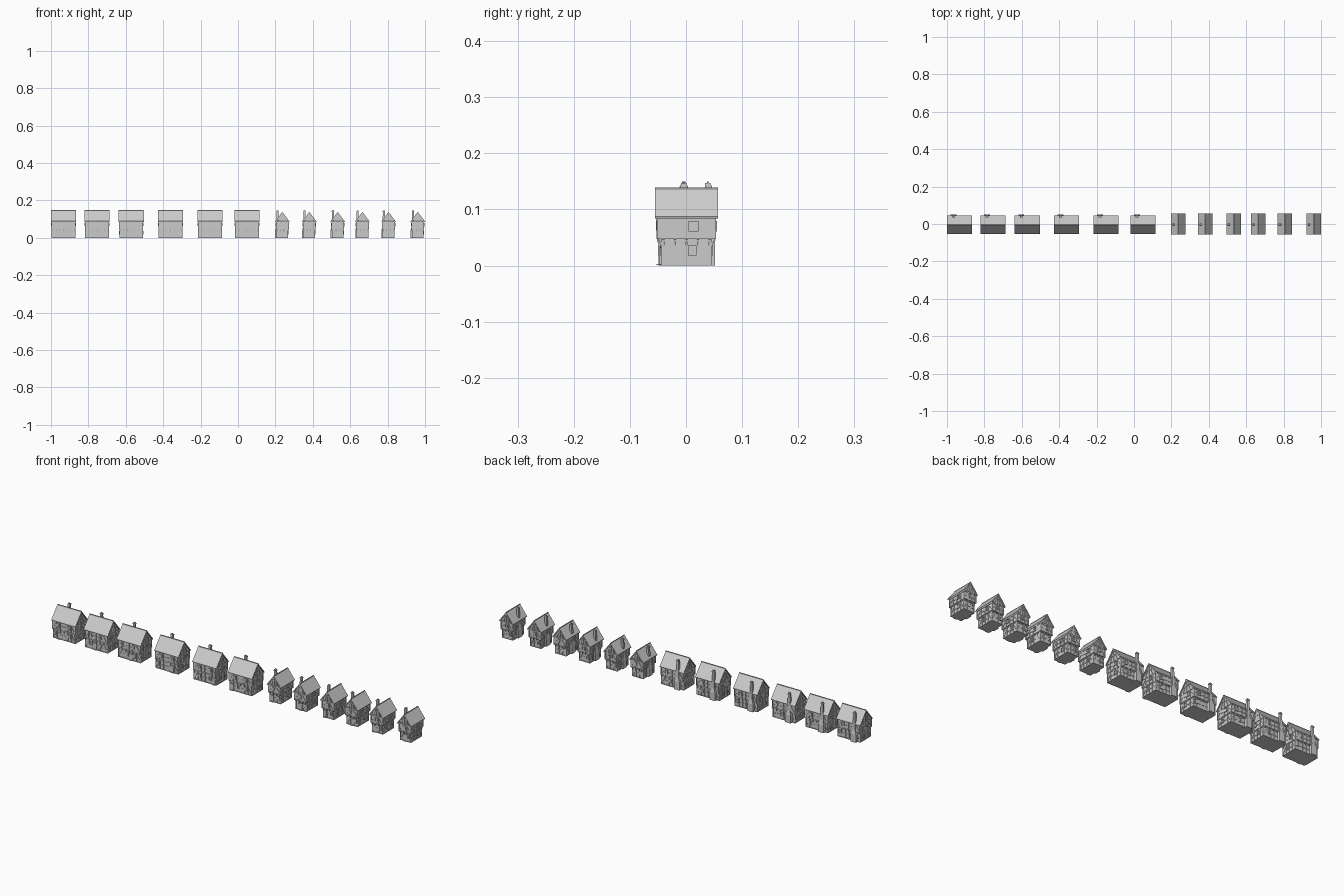
import bpy, bmesh, random
from mathutils import Vector, Matrix

if "Cube" in bpy.data.objects:
    bpy.data.objects.remove(bpy.data.objects["Cube"])

random.seed(4)
T = 0.0036  # timber width


class Part:
    """Collects simple solids into one named mesh object."""
    def __init__(self, name, x):
        self.name, self.x, self.bm = name, x, bmesh.new()

    def box(self, x0, x1, y0, y1, z0, z1):
        m = Matrix.Translation(((x0+x1)/2, (y0+y1)/2, (z0+z1)/2)) @ \
            Matrix.Diagonal((x1-x0, y1-y0, z1-z0, 1))
        bmesh.ops.create_cube(self.bm, size=1, matrix=m)

    def bar(self, a, b, n, w=T, d=T):
        # square beam from a to b lying on a surface with normal n
        a, b, n = Vector(a), Vector(b), Vector(n)
        t = (b-a).normalized()
        s = t.cross(n)
        rot = Matrix((t, s, n)).transposed().to_4x4()
        m = Matrix.Translation((a+b)/2) @ rot @ Matrix.Diagonal(((b-a).length, w, d, 1))
        bmesh.ops.create_cube(self.bm, size=1, matrix=m)

    def loft(self, rings):
        vs = [[self.bm.verts.new(p) for p in r] for r in rings]
        n = len(vs[0])
        for a, b in zip(vs, vs[1:]):
            for i in range(n):
                self.bm.faces.new((a[i], a[(i+1) % n], b[(i+1) % n], b[i]))
        self.bm.faces.new(vs[0][::-1])
        self.bm.faces.new(vs[-1])

    def finish(self):
        bmesh.ops.recalc_face_normals(self.bm, faces=self.bm.faces)
        me = bpy.data.meshes.new(self.name)
        self.bm.to_mesh(me)
        self.bm.free()
        ob = bpy.data.objects.new(self.name, me)
        ob.location.x = self.x
        bpy.context.collection.objects.link(ob)


def house(tag, cx, wide, k):
    if wide:
        lo, up, yc = (.061, .042), (.062, .046), -.004
        rl, rw, eave, ridge = .067, .050, .089, .149
    else:
        lo, up, yc = (.029, .043), (.032, .050), .001
        rl, rw, eave, ridge = .056, .039, .087, .1385
    floor = .047
    walls = Part(f"{tag}_walls", cx)
    frame = Part(f"{tag}_timbers", cx)
    roof = Part(f"{tag}_roof", cx)
    wins = Part(f"{tag}_windows", cx)
    door = Part(f"{tag}_door", cx)

    # l runs along the ridge, w across it
    def P(l, w, z):
        return (l, w+yc, z) if wide else (w, l+yc, z)

    # Two storeys, the upper one jettied
    walls.box(-lo[0], lo[0], yc-lo[1], yc+lo[1], 0, floor)
    walls.box(-up[0], up[0], yc-up[1], yc+up[1], floor, eave+.004)
    gl, gw = (up[0], up[1]) if wide else (up[1], up[0])
    slope = (ridge-eave)/rw
    top = ridge-.004
    base = top-slope*gw
    walls.loft([[P(l, -gw, base), P(l, gw, base), P(l, 0, top)] for l in (-gl, gl)])

    # Roof: one folded slab
    th = .005
    prof = [(-rw, eave), (0, ridge), (rw, eave), (rw-.001, eave-th+.002), (0, ridge-th), (-rw+.001, eave-th+.002)]
    roof.loft([[P(l, w, z) for w, z in prof] for l in (-rl, rl)])
    roof.bar(P(-rl, 0, ridge-.0008), P(rl, 0, ridge-.0008), (0, 0, 1), .003, .003)

    # Bargeboards, collar beams and king posts in the gables
    for s in (-1, 1):
        n = Vector((s, 0, 0)) if wide else Vector((0, s, 0))
        l = s*(gl+.0008)
        for q in (-1, 1):
            frame.bar(P(l, q*gw, base), P(l, 0, top-.001), n)
            frame.bar(P(s*(rl-.001), q*(rw-.002), eave-.002), P(s*(rl-.001), 0, ridge-.004), n, .004, .0025)
            frame.bar(P(l, q*gw*.5, eave), P(l, q*gw*.22, top-slope*gw*.45), n)
        frame.bar(P(l, 0, eave), P(l, 0, top-.002), n)
        frame.bar(P(l, -gw*.5, top-slope*gw*.5), P(l, gw*.5, top-slope*gw*.5), n)

    # Timber frame on the four sides
    for si, (nx, ny) in enumerate(((0, -1), (1, 0), (0, 1), (-1, 0))):
        n = Vector((nx, ny, 0))
        u = Vector((-ny, nx, 0))
        iu, io = (0, 1) if ny else (1, 0)

        def wall(a, z, dims, out=.0006):
            return u*a + n*(dims[io]+out) + Vector((0, yc, z))

        def panel(a, z, w, h, dims):
            # framed window with glazing bars
            wins.bar(wall(a, z-h/2, dims), wall(a, z+h/2, dims), n, w, .003)
            for q in (-1, 1):
                frame.bar(wall(a+q*w/2, z-h/2, dims), wall(a+q*w/2, z+h/2, dims), n, .002, .0065)
                frame.bar(wall(a-w/2-.001, z+q*h/2, dims), wall(a+w/2+.001, z+q*h/2, dims), n, .002, .0065)
            frame.bar(wall(a, z-h/2, dims), wall(a, z+h/2, dims), n, .001, .005)
            frame.bar(wall(a-w/2, z, dims), wall(a+w/2, z, dims), n, .001, .005)

        long = lo[iu] > .035
        bays = 6 if lo[iu] > .055 else 4 if long else 3
        for dims, z0, z1 in ((lo, 0, floor), (up, floor, eave)):
            h = dims[iu]-.001
            step = 2*h/bays
            for z in (z0+.002, z1-.002):
                frame.bar(wall(-h-.002, z, dims), wall(h+.002, z, dims), n)
            # door at the front, varied windows elsewhere
            doorbay = (k+1) % bays if wide else k % 2
            has_door = si == 0 and dims is lo
            if bays == 6:
                open_ = {1, 4} if dims is up else {k % 3, 4}
            elif bays == 4:
                open_ = {random.choice((1, 2))}
            else:
                open_ = {1} if dims is up else {2}
            if has_door:
                open_.discard(doorbay)
            for i in range(bays+1):
                frame.bar(wall(-h+i*step, z0, dims), wall(-h+i*step, z1, dims), n)
            for i in range(bays):
                a = -h+(i+.5)*step
                if has_door and i == doorbay:
                    door.bar(wall(a, 0, dims), wall(a, .032, dims), n, step*.75, .004)
                    frame.bar(wall(a-step/2, .033, dims), wall(a+step/2, .033, dims), n, T, .007)
                    door.bar(wall(a, .0005, dims, .003), wall(a, .003, dims, .003), n, step*.9, .007)
                elif i in open_:
                    panel(a, (z0+z1)/2+.003, step*.62, .016, dims)
                elif i in (0, bays-1):
                    q = -1 if i == 0 else 1
                    frame.bar(wall(a+q*step/2, z0+.004, dims, .0003), wall(a-q*step/2, z1-.006, dims, .0003), n, .003, .003)
                else:
                    frame.bar(wall(a-step/2, (z0+z1)/2, dims, .0003), wall(a+step/2, (z0+z1)/2, dims, .0003), n, .003, .003)
        # Curved-looking brackets under the jetty
        h = lo[iu]-.002
        for i in range(bays+1):
            a = -h+i*2*h/bays
            p, q = wall(a, .034, lo), wall(a, floor, up)
            frame.bar(p, q, n.cross(u) .cross(u).normalized() if (q-p).length == 0 else (q-p).normalized().cross(u).normalized(), .003, .003)

    for p in (walls, frame, roof, wins, door):
        p.finish()

    # Chimney: broad hearth, sloped shoulders, slim stack, cap and pots
    ch = Part(f"{tag}_chimney", cx)
    levels = [(0, .015, .018), (.040, .015, .018), (.060, .007, .013), (.139, .0055, .0105),
              (.139, .007, .012), (.143, .007, .012), (.143, .0055, .0105), (.147, .005, .0095)]
    rings = []
    for z, half, depth in levels:
        inner = .030 if wide else .020
        a0, a1 = (inner, inner+depth)
        if wide:
            c, lift = -.032, .004
            rings.append([(c-half, a0+lift, z), (c+half, a0+lift, z), (c+half, a1+lift, z), (c-half, a1+lift, z)])
        else:
            c = -.004
            rings.append([(-a1, c-half, z), (-a0, c-half, z), (-a0, c+half, z), (-a1, c+half, z)])
    ch.loft(rings)
    mid = (-.032, .039) if wide else (-.025, -.004)
    for q in (-.002, .002):
        x, y = (mid[0]+q, mid[1]) if wide else (mid[0], mid[1]+q)
        bmesh.ops.create_cone(ch.bm, cap_ends=True, segments=8, radius1=.0016, radius2=.0013,
                              depth=.004, matrix=Matrix.Translation((x, y, .148)))
    ch.finish()


# A street of six wide houses and six narrow ones
for k, x in enumerate((-.933, -.754, -.571, -.361, -.150, .048)):
    house(f"wide_house_{k+1}", x, True, k)
for k, x in enumerate((.237, .381, .533, .665, .805, .961)):
    house(f"narrow_house_{k+1}", x, False, k)
